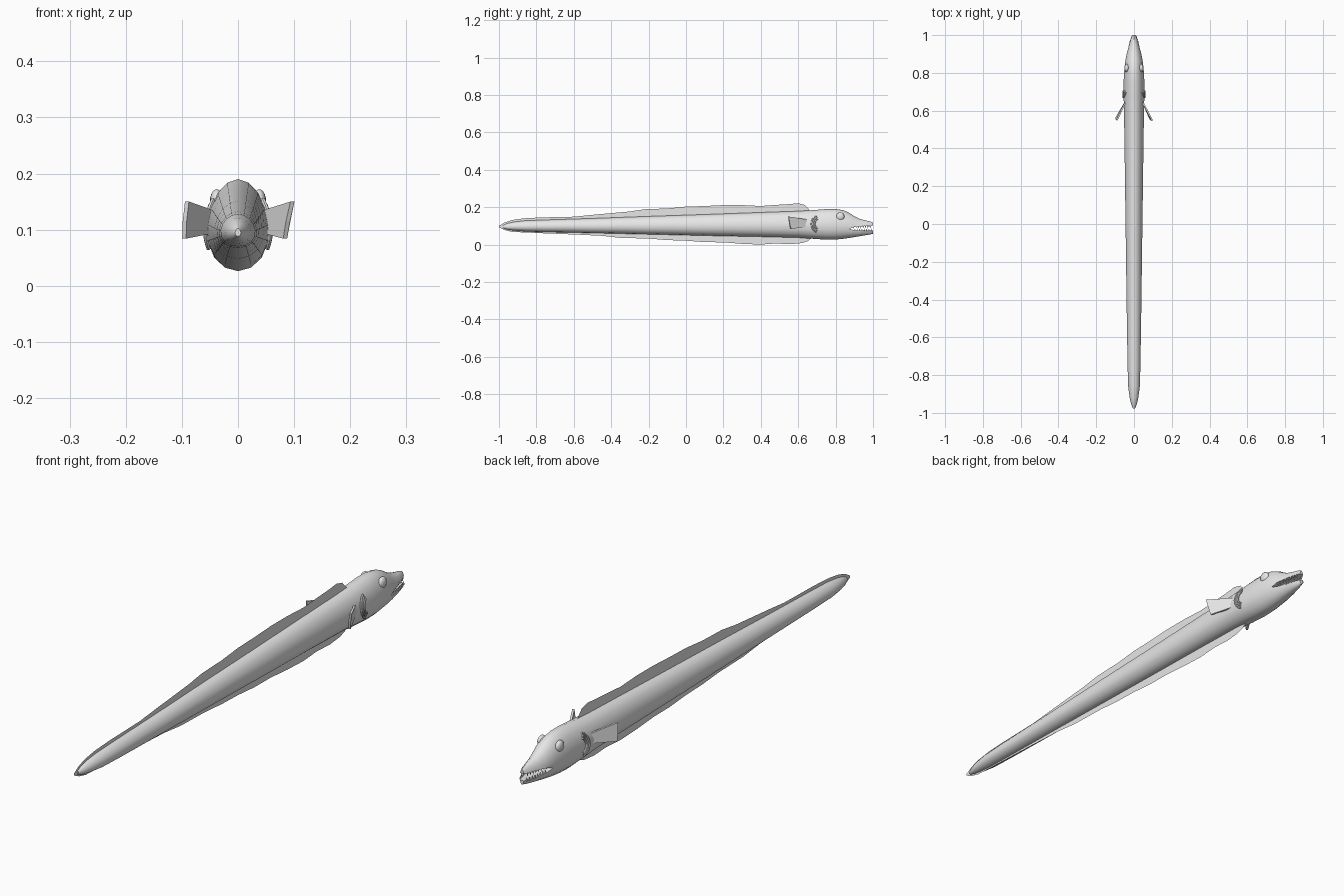
import bpy, bmesh, math
from mathutils import Vector

if "Cube" in bpy.data.objects:
    bpy.data.objects.remove(bpy.data.objects["Cube"])

grey = bpy.data.materials.new("plain grey")
grey.diffuse_color = (0.8, 0.8, 0.8, 1)
grey.use_nodes = True
grey.node_tree.nodes["Principled BSDF"].inputs["Base Color"].default_value = grey.diffuse_color

# Body stations: y, half width, bottom z, top z
STATIONS = [
    (-0.978, 0.005, 0.088, 0.102), (-0.955, 0.015, 0.080, 0.113),
    (-0.92, 0.023, 0.075, 0.121), (-0.86, 0.031, 0.070, 0.128),
    (-0.75, 0.034, 0.067, 0.132), (-0.5, 0.038, 0.062, 0.140),
    (-0.2, 0.042, 0.055, 0.151), (0.1, 0.046, 0.048, 0.161),
    (0.4, 0.050, 0.042, 0.172), (0.6, 0.053, 0.037, 0.179),
    (0.68, 0.055, 0.031, 0.184), (0.75, 0.055, 0.026, 0.190),
    (0.80, 0.053, 0.027, 0.190), (0.84, 0.049, 0.031, 0.184),
    (0.87, 0.045, 0.035, 0.171), (0.90, 0.039, 0.040, 0.152),
    (0.93, 0.032, 0.045, 0.137), (0.96, 0.025, 0.050, 0.129),
    (0.985, 0.017, 0.054, 0.124), (1.0, 0.009, 0.058, 0.117),
]
SIDES = 16
EGG = 0.12   # belly wider than back


def finish(name, bm, smooth=True):
    bmesh.ops.recalc_face_normals(bm, faces=bm.faces)
    mesh = bpy.data.meshes.new(name)
    bm.to_mesh(mesh)
    bm.free()
    mesh.materials.append(grey)
    ob = bpy.data.objects.new(name, mesh)
    bpy.context.collection.objects.link(ob)
    if smooth:
        shade(ob)
    return ob


def activate(ob):
    bpy.ops.object.select_all(action='DESELECT')
    ob.select_set(True)
    bpy.context.view_layer.objects.active = ob


def shade(ob):
    activate(ob)
    bpy.ops.object.shade_smooth_by_angle(angle=math.radians(40))


def section(y):
    """Half width, bottom and top of the body at y."""
    for a, b in zip(STATIONS, STATIONS[1:]):
        if y <= b[0]:
            f = (y - a[0]) / (b[0] - a[0])
            return [a[i] + f * (b[i] - a[i]) for i in (1, 2, 3)]
    return STATIONS[-1][1:]


def surface_x(y, z):
    """Half width of the body skin at a given y and height."""
    w, lo, hi = section(y)
    s = (z - (lo + hi) / 2) / ((hi - lo) / 2)
    return w * math.sqrt(max(0, 1 - s * s)) * (1 - EGG * s)


# Body and head: one loft of egg-shaped rings
bm = bmesh.new()
rings = []
for y, w, lo, hi in STATIONS:
    ring = []
    for i in range(SIDES):
        a = 2 * math.pi * i / SIDES
        s = math.sin(a)
        ring.append(bm.verts.new((w * math.cos(a) * (1 - EGG * s), y,
                                  (lo + hi) / 2 + s * (hi - lo) / 2)))
    rings.append(ring)
for r, q in zip(rings, rings[1:]):
    for i in range(SIDES):
        j = (i + 1) % SIDES
        bm.faces.new((r[i], r[j], q[j], q[i]))
bm.faces.new(rings[0])
bm.faces.new(rings[-1])
body = finish("body", bm, False)

# Open mouth: wedge cut out of the snout
MOUTH = [(0.873, 0.084), (0.90, 0.094), (0.95, 0.099), (1.05, 0.103),
         (1.05, 0.074), (0.95, 0.074), (0.90, 0.077)]
bm = bmesh.new()
face = bm.faces.new([bm.verts.new((-0.1, y, z)) for y, z in MOUTH])
ext = bmesh.ops.extrude_face_region(bm, geom=[face])
bmesh.ops.translate(bm, vec=(0.2, 0, 0),
                    verts=[v for v in ext["geom"] if isinstance(v, bmesh.types.BMVert)])
cutter = finish("mouth_cutter", bm, False)
cutter.hide_render = True
activate(body)
mod = body.modifiers.new("mouth", 'BOOLEAN')
mod.operation = 'DIFFERENCE'
mod.solver = 'EXACT'
mod.object = cutter
bpy.ops.object.modifier_apply(modifier=mod.name)
bpy.data.objects.remove(cutter)
shade(body)

# Teeth along both jaws
bm = bmesh.new()
for side in (-1, 1):
    for k in range(8):
        y = 0.897 + k * 0.0125
        for base, tip in ((0.101, 0.086), (0.072, 0.087)):
            x = side * surface_x(y, base) * 0.85
            yy = y + (0.006 if tip > base else 0)
            ring = [bm.verts.new((x + 0.0035 * math.cos(a), yy + 0.0045 * math.sin(a), base))
                    for a in (math.tau * i / 5 for i in range(5))]
            top = bm.verts.new((x, yy, tip))
            bm.faces.new(ring)
            for i in range(5):
                bm.faces.new((ring[i], ring[(i + 1) % 5], top))
finish("teeth", bm, False)


# Long fins: thin upright sheets rooted inside the body
def sheet_fin(name, edge):
    bm = bmesh.new()
    cols = [(bm.verts.new((0, y, 0.097)), bm.verts.new((0, y, z))) for y, z in edge]
    for a, b in zip(cols, cols[1:]):
        bm.faces.new((a[0], b[0], b[1], a[1]))
    finish(name, bm, False)


sheet_fin("back_fin", [
    (-1.0, 0.1), (-0.97, 0.118), (-0.93, 0.131), (-0.87, 0.140), (-0.78, 0.145),
    (-0.6, 0.149), (-0.5, 0.159), (-0.4, 0.168), (-0.3, 0.177), (-0.22, 0.189),
    (-0.1, 0.193), (0.0, 0.203), (0.1, 0.206), (0.2, 0.211), (0.3, 0.211),
    (0.4, 0.206), (0.48, 0.212), (0.55, 0.216), (0.6, 0.221), (0.635, 0.212),
    (0.66, 0.185)])
sheet_fin("belly_fin", [
    (-1.0, 0.093), (-0.97, 0.078), (-0.93, 0.068), (-0.8, 0.062), (-0.6, 0.054),
    (-0.45, 0.047), (-0.35, 0.036), (-0.2, 0.032), (-0.1, 0.024), (0.0, 0.021),
    (0.1, 0.013), (0.2, 0.012), (0.3, 0.004), (0.4, 0.0), (0.48, 0.006),
    (0.56, 0.002), (0.62, 0.008), (0.65, 0.018), (0.67, 0.033)])

for side, label in ((-1, "left"), (1, "right")):
    # Pectoral fins: thin blades flaring backwards
    bm = bmesh.new()
    lean = 0.003 * side
    outline = [(0.046, 0.645, 0.134), (0.094 + lean, 0.548, 0.150),
               (0.092 - lean, 0.552, 0.115), (0.090 - 2 * lean, 0.560, 0.084),
               (0.046, 0.645, 0.094)]
    off = Vector((0.0035, 0.0018, 0))
    pts = [Vector(p) for p in outline]
    front = [bm.verts.new(p + off) for p in pts]
    back = [bm.verts.new(p - off) for p in pts]
    bm.faces.new(front)
    bm.faces.new(back)
    for i in range(5):
        j = (i + 1) % 5
        bm.faces.new((front[i], front[j], back[j], back[i]))
    bmesh.ops.scale(bm, vec=(side, 1, 1), verts=bm.verts)
    finish(label + "_pectoral_fin", bm, False)

    # Eyes: flattened balls set in the head
    bm = bmesh.new()
    bmesh.ops.create_uvsphere(bm, u_segments=16, v_segments=10, radius=0.022)
    bmesh.ops.scale(bm, vec=(0.55, 1, 1), verts=bm.verts)
    bmesh.ops.translate(bm, vec=(side * 0.038, 0.825, 0.15), verts=bm.verts)
    finish(label + "_eye", bm)

    # Gills: nested ridges bowed towards the tail
    for n, radius in enumerate((0.048, 0.039, 0.030)):
        curve = bpy.data.curves.new("gill", 'CURVE')
        curve.dimensions = '3D'
        curve.bevel_depth = 0.004
        curve.bevel_resolution = 1
        curve.use_fill_caps = True
        line = curve.splines.new('POLY')
        line.points.add(8)
        for i, p in enumerate(line.points):
            a = math.radians(115 + 130 * i / 8)
            y, z = 0.718 + radius * math.cos(a), 0.11 + radius * math.sin(a)
            p.co = (side * (surface_x(y, z) + 0.003), y, z, 1)
        curve.materials.append(grey)
        gill = bpy.data.objects.new(f"{label}_gill_{n + 1}", curve)
        bpy.context.collection.objects.link(gill)
        activate(gill)
        bpy.ops.object.convert(target='MESH')
        shade(bpy.context.view_layer.objects.active)
